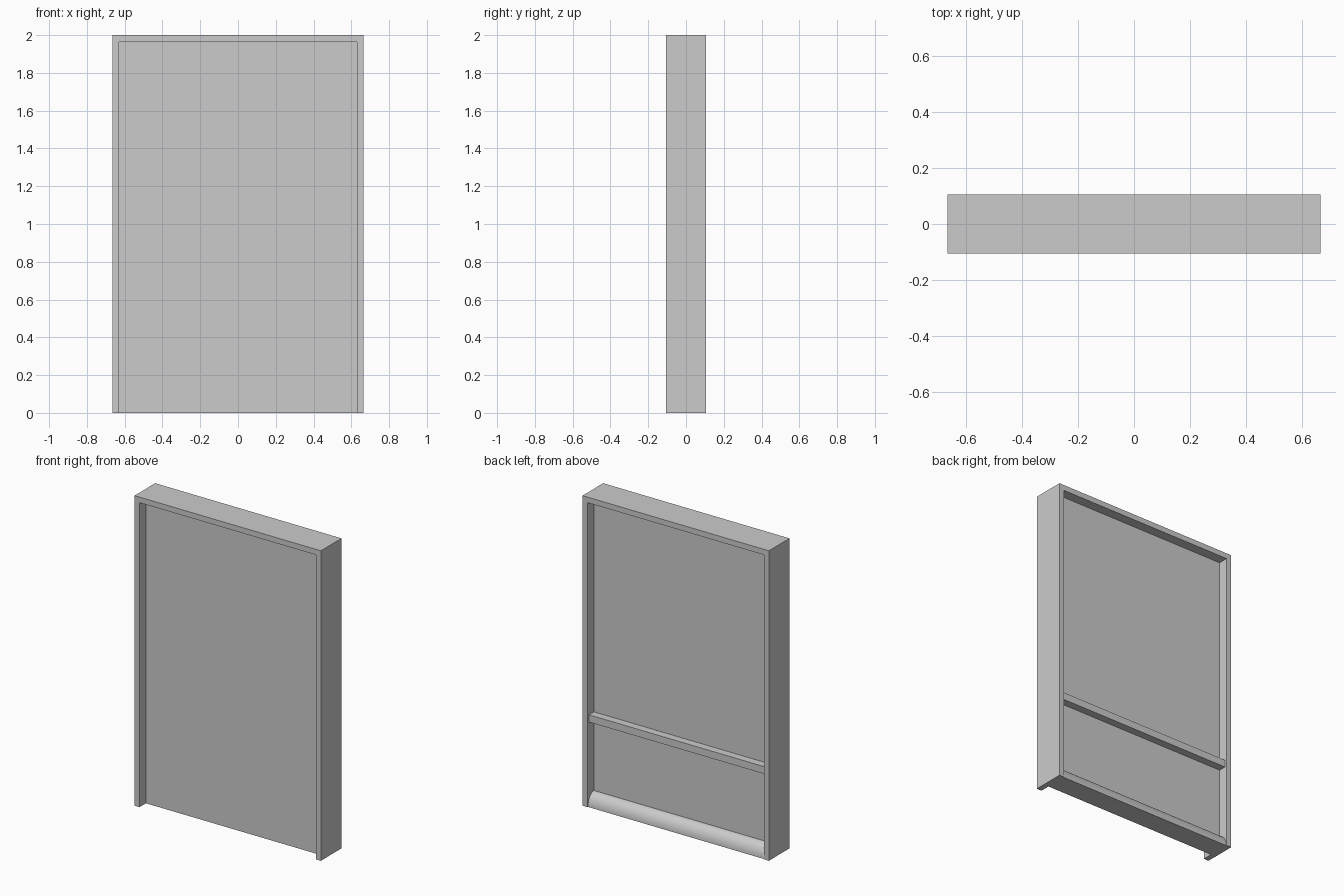
import bpy, bmesh, math

if "Cube" in bpy.data.objects:
    bpy.data.objects.remove(bpy.data.objects["Cube"])

W, D, H, T = 0.665, 0.105, 2.0, 0.036   # half width, half depth, height, frame thickness
IN = W - T                               # half width of the opening
P = 0.04                                 # half thickness of the panel


def extrude(name, pts, to_3d, offset):
    """Closed prism from a 2D profile."""
    bm = bmesh.new()
    face = bm.faces.new([bm.verts.new(to_3d(a, b)) for a, b in pts])
    ext = bmesh.ops.extrude_face_region(bm, geom=[face])
    verts = [v for v in ext["geom"] if isinstance(v, bmesh.types.BMVert)]
    bmesh.ops.translate(bm, verts=verts, vec=offset)
    bmesh.ops.recalc_face_normals(bm, faces=bm.faces)
    mesh = bpy.data.meshes.new(name)
    bm.to_mesh(mesh)
    bm.free()
    obj = bpy.data.objects.new(name, mesh)
    bpy.context.collection.objects.link(obj)
    return obj


def along_x(name, pts):
    """Profile in (y, z) run across the opening."""
    return extrude(name, pts, lambda y, z: (-IN, y, z), (2 * IN, 0, 0))


def rect(y0, y1, z0, z1):
    return [(y0, z0), (y1, z0), (y1, z1), (y0, z1)]


# Outer frame: two jambs and a head, open at the bottom
outline = [(-W, 0), (-W, H), (W, H), (W, 0), (IN, 0), (IN, H - T), (-IN, H - T), (-IN, 0)]
extrude("outer_frame", outline, lambda x, z: (x, -D, z), (0, 2 * D, 0))

# Flat panel set back inside the frame
along_x("panel", rect(-P, P, 0, H - T))

# Cross rail on the back
along_x("back_rail", rect(P, 0.09, 0.543, 0.59))

# Rounded sill at the bottom of the back
arc = [(P + 0.061 * math.cos(t), 0.083 * math.sin(t))
       for t in (math.pi / 2 * i / 12 for i in range(13))]
sill = along_x("back_sill", [(P, 0)] + arc)
bpy.context.view_layer.objects.active = sill
sill.select_set(True)
bpy.ops.object.shade_smooth_by_angle(angle=math.radians(30))
